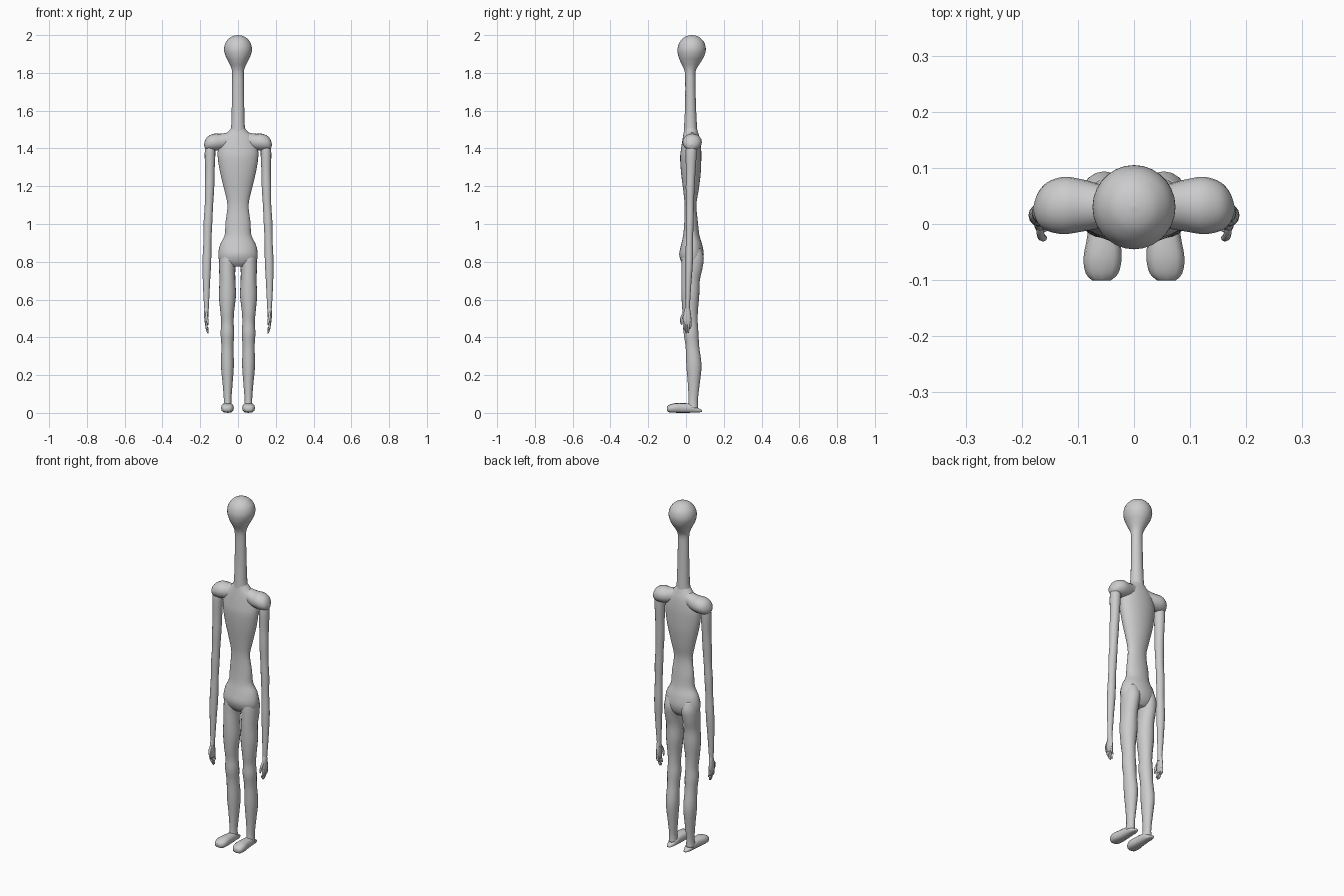
import bpy, bmesh, math
from mathutils import Vector

grey = bpy.data.materials.new("plain_grey")
grey.diffuse_color = (0.6, 0.6, 0.6, 1)


def smooth_rings(rings, steps):
    """Catmull-Rom interpolation of ring parameters."""
    out = []
    for i in range(len(rings) - 1):
        p = [rings[max(0, min(len(rings) - 1, i + k))] for k in (-1, 0, 1, 2)]
        for s in range(steps):
            t = s / steps
            out.append([0.5 * (2 * b + (c - a) * t + (2 * a - 5 * b + 4 * c - d) * t * t
                               + (3 * b - a - 3 * c + d) * t ** 3)
                        for a, b, c, d in zip(*p)])
    out.append(list(rings[-1]))
    return out


def loft(name, rings, axis='Z', sides=20, steps=4, power=1.0, mirror=False):
    """Rings are (x, y, z, r1, r2); r1, r2 lie across the given axis."""
    u, v = {'Z': ((1, 0, 0), (0, 1, 0)), 'Y': ((1, 0, 0), (0, 0, 1)),
            'X': ((0, 1, 0), (0, 0, 1))}[axis]
    u, v = Vector(u), Vector(v)
    bm = bmesh.new()
    loops = []
    for x, y, z, r1, r2 in smooth_rings(rings, steps):
        loop = []
        for k in range(sides):
            a = 2 * math.pi * k / sides
            c, s = math.cos(a), math.sin(a)
            c = math.copysign(abs(c) ** power, c)
            s = math.copysign(abs(s) ** power, s)
            p = Vector((x, y, z)) + u * c * max(r1, 0.0005) + v * s * max(r2, 0.0005)
            p.z = min(2.0, max(0.0, p.z))
            loop.append(bm.verts.new(p))
        loops.append(loop)
    for a, b in zip(loops, loops[1:]):
        for k in range(sides):
            j = (k + 1) % sides
            bm.faces.new((a[k], a[j], b[j], b[k]))
    bm.faces.new(loops[0])
    bm.faces.new(loops[-1])
    bmesh.ops.recalc_face_normals(bm, faces=bm.faces[:])
    me = bpy.data.meshes.new(name)
    bm.to_mesh(me)
    bm.free()
    for f in me.polygons:
        f.use_smooth = True
    me.materials.append(grey)
    ob = bpy.data.objects.new(name, me)
    bpy.context.collection.objects.link(ob)
    if mirror:
        m = ob.modifiers.new("mirror", 'MIRROR')
        m.use_mirror_merge = False
    return ob


# Head and long neck
loft("head_and_neck", [
    (0, .024, 1.47, .045, .036), (0, .024, 1.52, .036, .034), (0, .024, 1.62, .033, .029),
    (0, .023, 1.74, .031, .027), (0, .022, 1.80, .031, .028), (0, .023, 1.83, .037, .038),
    (0, .025, 1.86, .051, .055), (0, .028, 1.89, .066, .069), (0, .030, 1.925, .074, .075),
    (0, .031, 1.96, .066, .066), (0, .031, 1.985, .045, .045), (0, .031, 1.996, .024, .024),
    (0, .031, 2.0, .001, .001)], sides=28)

# Torso: chest, narrow waist and hips
loft("torso", [
    (0, .024, 1.51, .034, .032), (0, .026, 1.485, .055, .038), (0, .028, 1.45, .09, .046),
    (0, .027, 1.40, .105, .053), (0, .025, 1.35, .107, .056), (0, .026, 1.27, .094, .052),
    (0, .026, 1.18, .072, .041), (0, .024, 1.10, .056, .031), (0, .027, 1.01, .066, .036),
    (0, .028, .94, .071, .043), (0, .030, .89, .095, .056), (0, .029, .84, .104, .065),
    (0, .030, .80, .096, .055), (0, .030, .775, .06, .035)], sides=28)

# Rounded shoulders
loft("shoulders", [
    (0, .030, 1.45, .036, .04), (.05, .031, 1.443, .038, .042), (.09, .033, 1.435, .046, .043),
    (.125, .033, 1.433, .051, .045), (.155, .031, 1.428, .043, .039),
    (.172, .028, 1.422, .026, .025), (.18, .027, 1.42, .002, .002)], axis='X', mirror=True)

# Thin arms hanging down
loft("arms", [
    (.145, .030, 1.45, .020, .025), (.148, .027, 1.38, .028, .030), (.149, .025, 1.28, .025, .026),
    (.151, .022, 1.19, .025, .024), (.154, .021, 1.10, .022, .021), (.159, .020, 1.01, .023, .021),
    (.162, .018, .91, .021, .019), (.165, .016, .80, .023, .021), (.167, .012, .69, .019, .017),
    (.167, .008, .57, .013, .013), (.166, .007, .53, .010, .012)], sides=14, mirror=True)

# Palms
loft("palms", [
    (.167, .008, .56, .011, .012), (.168, .006, .53, .011, .019), (.168, .006, .49, .010, .023),
    (.167, .007, .465, .006, .018)], sides=12, mirror=True)

# Fingers and thumb
for i, (y, tip) in enumerate(((-.011, .435), (.001, .42), (.013, .422), (.023, .445))):
    loft(f"finger_{i + 1}", [
        (.168, y, .485, .006, .006), (.167, y * .95, .455, .006, .006),
        (.160, y * .9, tip + .008, .005, .005), (.158, y * .9, tip, .002, .002)],
        sides=8, steps=3, mirror=True)
loft("thumb", [
    (.168, -.004, .535, .006, .007), (.166, -.021, .51, .007, .007),
    (.161, -.025, .48, .006, .006), (.158, -.022, .465, .002, .002)],
    sides=8, steps=3, mirror=True)

# Legs with bulging thighs and calves
loft("legs", [
    (.053, .034, .87, .036, .045), (.053, .036, .82, .046, .058), (.057, .031, .76, .043, .055),
    (.056, .024, .70, .042, .049), (.056, .023, .62, .045, .047), (.057, .022, .54, .037, .041),
    (.056, .025, .48, .033, .037), (.056, .027, .42, .036, .039), (.056, .034, .35, .032, .036),
    (.056, .042, .25, .034, .040), (.055, .041, .15, .026, .031), (.055, .038, .07, .020, .025),
    (.055, .036, .025, .023, .028)], mirror=True)

# Feet
loft("feet", [
    (.053, .085, .010, .010, .005), (.053, .060, .015, .020, .013), (.053, .030, .024, .025, .023),
    (.054, -.020, .026, .029, .026), (.056, -.060, .026, .034, .025),
    (.057, -.088, .023, .029, .020), (.058, -.101, .022, .016, .012)],
    axis='Y', sides=12, steps=3, power=.75, mirror=True)
